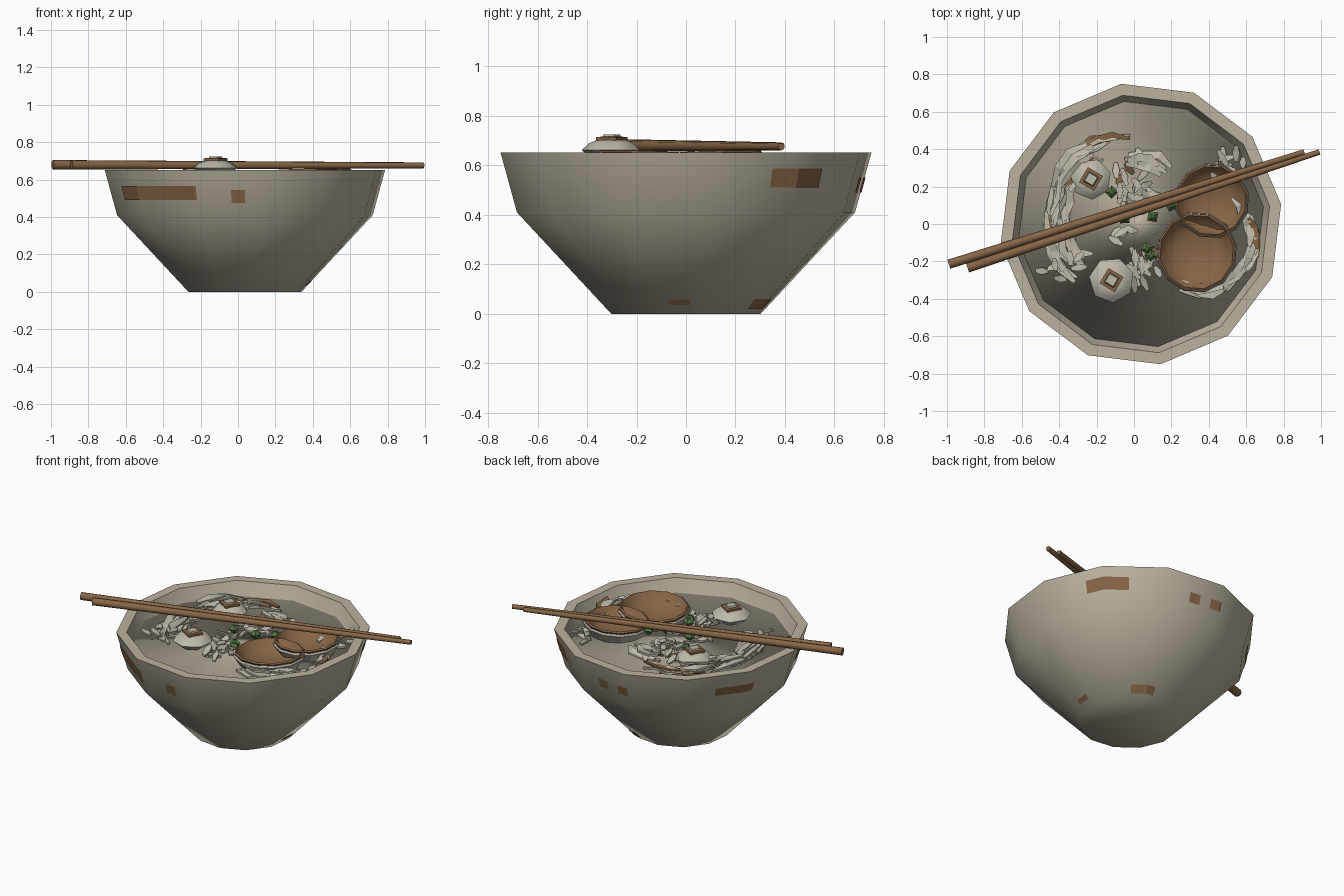
import bpy, bmesh, math, random
from mathutils import Vector

if "Cube" in bpy.data.objects:
    bpy.data.objects.remove(bpy.data.objects["Cube"])

random.seed(4)
CX, SIDES, OFF = 0.037, 12, math.radians(8)


def mat(name, rgb):
    m = bpy.data.materials.new(name)
    m.diffuse_color = (*rgb, 1)
    m.use_nodes = True
    m.node_tree.nodes["Principled BSDF"].inputs["Base Color"].default_value = m.diffuse_color
    return m


BOWL = mat("stoneware_beige", (0.50, 0.45, 0.35))
BROWN = mat("warm_brown", (0.24, 0.13, 0.06))
PALE = mat("noodle_pale", (0.52, 0.48, 0.40))
GREEN = mat("onion_green", (0.09, 0.17, 0.055))


def finish(bm, name, mats, angle=None, fix=True):
    if fix:
        bmesh.ops.recalc_face_normals(bm, faces=bm.faces)
    me = bpy.data.meshes.new(name)
    bm.to_mesh(me)
    bm.free()
    for m in mats:
        me.materials.append(m)
    ob = bpy.data.objects.new(name, me)
    bpy.context.collection.objects.link(ob)
    if angle:
        bpy.ops.object.select_all(action='DESELECT')
        ob.select_set(True)
        bpy.context.view_layer.objects.active = ob
        bpy.ops.object.shade_smooth_by_angle(angle=math.radians(angle))
    return ob


def lathe(name, profile, n, off, c, mats, angle=None, loop=False, tilt=(0, 0)):
    """Spin (r, z) points into an n-sided solid; tilt leans it in x and y."""
    bm = bmesh.new()
    rings = []
    for r, z in profile:
        ring = []
        for i in range(n):
            a = off + i * math.tau / n
            x, y = r * math.cos(a), r * math.sin(a)
            ring.append(bm.verts.new((c[0] + x, c[1] + y, z + x * tilt[0] + y * tilt[1])))
        rings.append(ring)
    pairs = list(zip(rings, rings[1:])) + ([(rings[-1], rings[0])] if loop else [])
    for a, b in pairs:
        for i in range(n):
            j = (i + 1) % n
            bm.faces.new((a[i], a[j], b[j], b[i]))
    if not loop:
        bm.faces.new(rings[0][::-1])
        bm.faces.new(rings[-1])
    return finish(bm, name, mats, angle)


# Bowl shell and broth
OUTER = [(0.305, 0.0), (0.69, 0.41), (0.757, 0.652)]
lathe("bowl", OUTER + [(0.695, 0.652), (0.655, 0.55), (0.6, 0.45)], SIDES, OFF, (CX, 0), [BOWL], 50)
lathe("broth", [(0.35, 0.47), (0.662, 0.567)], SIDES, OFF, (CX, 0), [BOWL], 180)


# Painted brown marks laid on the bowl's facets
def surface(a, z):
    (r0, z0), (r1, z1) = OUTER[:2] if z < 0.41 else OUTER[1:]
    r = r0 + (r1 - r0) * (z - z0) / (z1 - z0)
    step = math.tau / SIDES
    d = (a - OFF) % step - step / 2
    r = r * math.cos(step / 2) / math.cos(d) + 0.004
    return (CX + r * math.cos(a), r * math.sin(a), z)


def mark(i, a0, a1, z0, z1):
    bm = bmesh.new()
    cuts = {math.radians(a0), math.radians(a1)}
    cuts |= {math.radians(8 + 30 * k) for k in range(-7, 7) if a0 < 8 + 30 * k < a1}
    cols = [[bm.verts.new(surface(a, z)) for z in (z0, z1)] for a in sorted(cuts)]
    for p, q in zip(cols, cols[1:]):
        bm.faces.new((p[0], q[0], q[1], p[1]))
    finish(bm, f"bowl_mark_{i}", [BROWN], fix=False)


for i, m in enumerate([(-158, -111, 0.49, 0.565), (-96, -90, 0.475, 0.545), (29, 50, 0.51, 0.587),
                       (81, 87, 0.49, 0.55), (93, 99, 0.49, 0.55), (142, 162, 0.505, 0.56),
                       (-12, 3, 0.035, 0.058), (52, 76, 0.02, 0.06)]):
    mark(i, *m)


# Chopsticks
def stick(name, a, b, r0, r1):
    a, b = Vector(a), Vector(b)
    bm = bmesh.new()
    bmesh.ops.create_cone(bm, cap_ends=True, segments=8, radius1=r0, radius2=r1, depth=(b - a).length)
    q = (b - a).to_track_quat('Z', 'Y')
    for v in bm.verts:
        v.co = q @ v.co + (a + b) / 2
    finish(bm, name, [BROWN], 50)


stick("chopstick_back", (-0.99, -0.215, 0.68), (0.91, 0.385, 0.678), 0.025, 0.015)
stick("chopstick_front", (-0.89, -0.235, 0.679), (0.992, 0.385, 0.676), 0.025, 0.015)

# Two hollow egg halves leaning on each other
CUP = [(0.05, 0.535), (0.75, 0.57), (1.0, 0.645), (0.95, 0.652), (0.8, 0.605), (0.55, 0.578), (0.05, 0.568)]
for name, c, r, t in (("egg_half_back", (0.415, 0.125), 0.195, (0.04, 0.02)),
                      ("egg_half_front", (0.335, -0.15), 0.21, (0.03, -0.03))):
    lathe(name, [(p * r, z) for p, z in CUP], 12, 0.2, c, [BROWN], 50, tilt=t)
    lathe(name + "_white", [(r * 0.8, 0.55), (r * 1.04, 0.625), (r * 1.01, 0.638), (r * 0.8, 0.58)],
          12, 0.2, c, [PALE], loop=True, tilt=t)

# Fish cake slices with a brown diamond on top
for name, c, z, r in (("fish_cake_front", (-0.12, -0.3), 0.0, 0.122),
                      ("fish_cake_back", (-0.23, 0.24), -0.045, 0.11)):
    lathe(name, [(r * 0.6, 0.62 + z), (r, 0.662 + z), (r * 0.75, 0.69 + z), (r * 0.5, 0.702 + z)],
          7, 0.3, c, [PALE], 50)
    lathe(name + "_diamond", [(0.066, 0.70 + z), (0.066, 0.714 + z), (0.042, 0.716 + z), (0.042, 0.70 + z)],
          4, 0.25, c, [BROWN], loop=True)
    lathe(name + "_centre", [(0.042, 0.70 + z), (0.035, 0.724 + z)], 4, 0.25, c, [PALE])


# Noodles: flat strips along arcs, plus short loose scraps
def ribbon(bm, pts, w, h, index):
    rings = []
    for i, p in enumerate(pts):
        d = pts[min(i + 1, len(pts) - 1)] - pts[max(i - 1, 0)]
        k = w * (0.45 if i in (0, len(pts) - 1) else 1)
        s = Vector((-d.y, d.x, random.uniform(-0.5, 0.5) * d.length)).normalized() * k / 2
        u = Vector((0, 0, h / 2))
        rings.append([bm.verts.new(p + v) for v in (-s - u, s - u, s + u, -s + u)])
    faces = [bm.faces.new(rings[0][::-1]), bm.faces.new(rings[-1])]
    for a, b in zip(rings, rings[1:]):
        for i in range(4):
            j = (i + 1) % 4
            faces.append(bm.faces.new((a[i], a[j], b[j], b[i])))
    for f in faces:
        f.material_index = index


def arcs(name, c, radii, span, count, z, stretch=1.0):
    bm = bmesh.new()
    for k in range(count):
        r = random.uniform(*radii)
        step = random.uniform(11, 15)
        a0 = random.uniform(span[0], span[1] - 3 * step)
        n, z0 = 4, random.uniform(*z)
        pts = []
        for i in range(n):
            a = math.radians(a0 + i * step)
            rr = r + random.uniform(-0.015, 0.015)
            pts.append(Vector((c[0] + rr * math.cos(a), c[1] + rr * stretch * math.sin(a),
                               z0 + random.uniform(-0.012, 0.012))))
        ribbon(bm, pts, random.uniform(0.03, 0.05), 0.012, int(k % 7 == 6))
    finish(bm, name, [PALE, BROWN])


arcs("noodles_left", (-0.07, 0.03), (0.28, 0.41), (75, 232), 36, (0.575, 0.62), 1.12)
arcs("noodles_back", (0.0, 0.05), (0.25, 0.34), (50, 100), 5, (0.58, 0.62))
arcs("noodles_right", (0.37, -0.09), (0.24, 0.29), (-125, 60), 26, (0.575, 0.62))


def scraps(name, c, spread, count):
    bm = bmesh.new()
    for k in range(count):
        p = Vector((random.gauss(c[0], spread), random.gauss(c[1], spread), random.uniform(0.575, 0.63)))
        a, l = random.uniform(0, math.pi), random.uniform(0.03, 0.055)
        d = Vector((math.cos(a) * l, math.sin(a) * l, random.uniform(-0.015, 0.015)))
        ribbon(bm, [p - d, p, p + d], 0.04, 0.012, int(k % 12 == 11))
    finish(bm, name, [PALE, BROWN])


scraps("noodle_scraps_back", (0.0, 0.18), 0.06, 26)
scraps("noodle_scraps_middle", (-0.08, -0.06), 0.02, 4)
scraps("noodle_scraps_front", (0.05, -0.23), 0.055, 18)
scraps("noodle_scraps_right", (0.49, 0.32), 0.04, 10)
scraps("noodle_scraps_left", (-0.37, -0.2), 0.06, 8)

# Chopped spring onion
for i, (x, y) in enumerate([(-0.12, 0.17), (0.1, 0.04), (0.2, 0.1), (0.07, -0.13), (-0.05, 0.03), (0.09, -0.17)]):
    lathe(f"spring_onion_{i}", [(0.015, 0.6), (0.036, 0.625), (0.012, 0.645)], 4, i * 0.6, (x, y), [GREEN])
